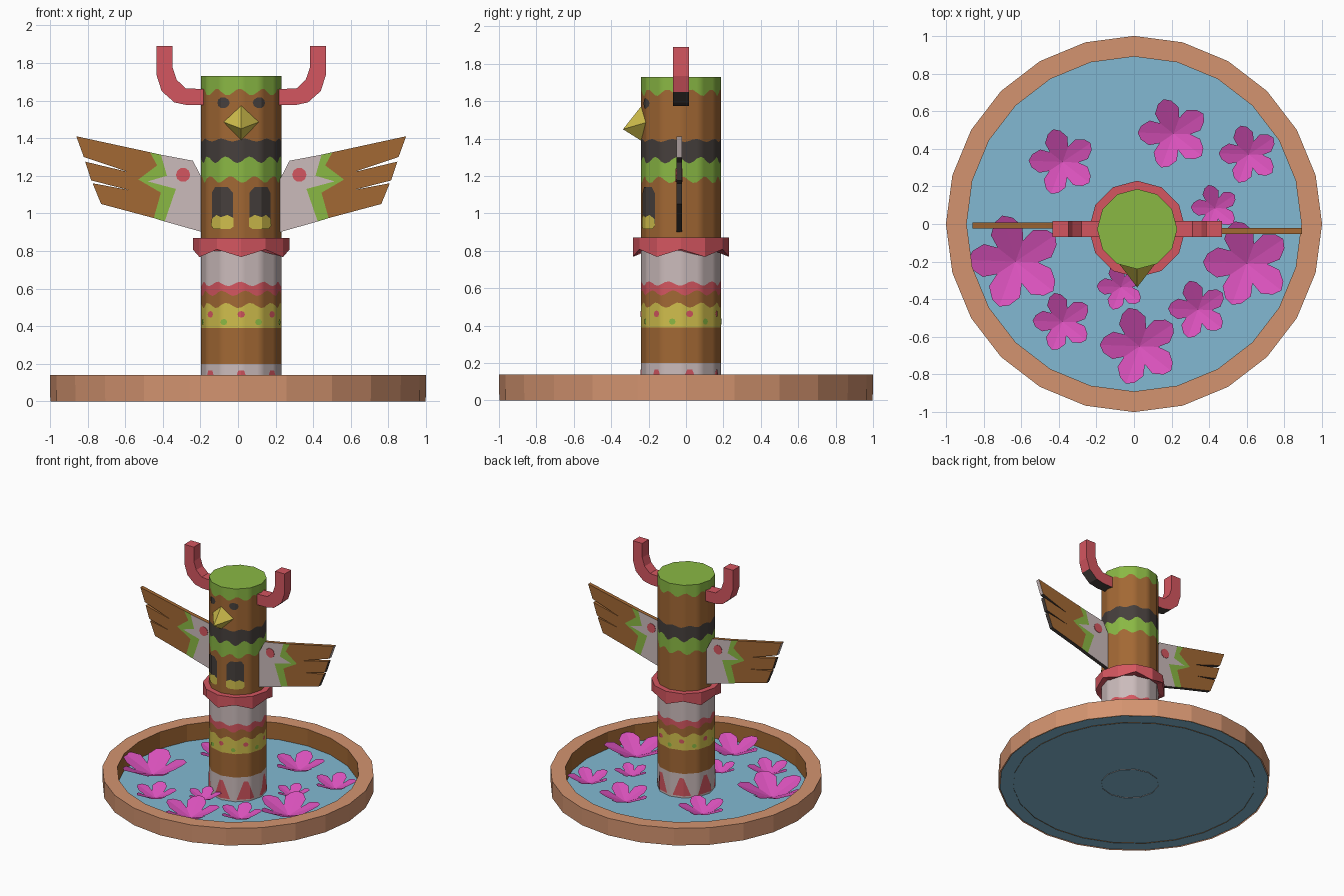
import bpy, bmesh, math
from mathutils import Vector

if "Cube" in bpy.data.objects:
    bpy.data.objects.remove(bpy.data.objects["Cube"])

CX, CY, R = 0.017, -0.027, 0.213          # pole axis and radius


def material(name, rgb):
    m = bpy.data.materials.new(name)
    lin = [(c / 255 / 12.92) if c < 10 else ((c / 255 + 0.055) / 1.055) ** 2.4 for c in rgb]
    m.diffuse_color = (*lin, 1)
    m.use_nodes = True
    m.node_tree.nodes["Principled BSDF"].inputs["Base Color"].default_value = m.diffuse_color
    return m


COLOURS = dict(brown=(162, 104, 52), tan=(212, 148, 112), white=(203, 187, 187), red=(212, 86, 96),
               green=(138, 184, 68), yellow=(208, 190, 76), dark=(70, 63, 60),
               magenta=(218, 82, 188), blue=(130, 185, 210))
MATS = [material(n, c) for n, c in COLOURS.items()]
IDX = {n: i for i, n in enumerate(COLOURS)}


def finish(bm, name, recalc=True):
    if recalc:
        bmesh.ops.recalc_face_normals(bm, faces=bm.faces)
    me = bpy.data.meshes.new(name)
    bm.to_mesh(me)
    bm.free()
    for m in MATS:
        me.materials.append(m)
    ob = bpy.data.objects.new(name, me)
    bpy.context.collection.objects.link(ob)
    return ob


def face(bm, pts, colour):
    f = bm.faces.new([bm.verts.new(p) for p in pts])
    f.material_index = IDX[colour]
    return f


def on_pole(a, z, off=0.0):
    """Point on the 12-sided pole; a in degrees from the front, towards +x."""
    r = (R * math.cos(math.radians(15)) + off) / math.cos(math.radians(a % 30 - 15))
    t = math.radians(a)
    return Vector((CX + r * math.sin(t), CY - r * math.cos(t), z))


def lathe(name, profile, sides, colours, closed=False):
    """Revolve (radius, z) points about the origin, one colour per segment."""
    bm = bmesh.new()
    for i in range(sides):
        a, b = (2 * math.pi * k / sides for k in (i, i + 1))
        for (r0, z0), (r1, z1), c in zip(profile, profile[1:], colours):
            face(bm, [(r0 * math.sin(a), -r0 * math.cos(a), z0), (r0 * math.sin(b), -r0 * math.cos(b), z0),
                      (r1 * math.sin(b), -r1 * math.cos(b), z1), (r1 * math.sin(a), -r1 * math.cos(a), z1)], c)
    bmesh.ops.remove_doubles(bm, verts=bm.verts, dist=1e-5)
    return finish(bm, name, False)


# Basin rim and water
lathe("basin_rim", [(0.998, 0), (1.0, 0.14), (0.89, 0.14), (0.89, 0)], 24, ["tan", "tan", "brown"])
bm = bmesh.new()
face(bm, [(0.99 * math.cos(k * math.pi / 12), 0.99 * math.sin(k * math.pi / 12), 0.004) for k in range(24)], "blue")
finish(bm, "water", False)

# Pole with wavy painted bands: (z of lower edge, wave height, colour)
BANDS = [(0, 0, "white"), (0.2, 0, "brown"), (0.39, 0, "yellow"), (0.51, 0.014, "brown"),
         (0.575, 0.014, "red"), (0.625, 0.012, "white"), (0.85, 0, "brown"), (1.18, 0.018, "green"),
         (1.285, 0.018, "dark"), (1.39, 0.008, "brown"), (1.645, 0.018, "green"), (1.73, 0, "")]
N = 60
bm = bmesh.new()
rings = [[bm.verts.new(on_pole(360 * i / N, z + amp * math.cos(2 * math.pi * i / 6 + 1.3 * j)))
          for i in range(N)] for j, (z, amp, _) in enumerate(BANDS)]
for lo, hi, band in zip(rings, rings[1:], BANDS):
    for i in range(N):
        k = (i + 1) % N
        bm.faces.new((lo[i], lo[k], hi[k], hi[i])).material_index = IDX[band[2]]
bm.faces.new(rings[-1]).material_index = IDX["green"]
pole = finish(bm, "pole", False)
bpy.context.view_layer.objects.active = pole
pole.select_set(True)
bpy.ops.object.shade_smooth_by_angle(angle=math.radians(40))
pole.select_set(False)

# Collar with a pointed lower edge
bm = bmesh.new()
for i in range(12):
    quad = []
    for k in (i, i + 1):
        t = math.radians(30 * k)
        low = 0.768 if k % 2 == 0 else 0.808
        quad.append([(CX + r * math.sin(t), CY - r * math.cos(t), z)
                     for r, z in ((0.205, 0.8), (0.257, low), (0.257, 0.87), (0.205, 0.87))])
    for j in range(3):
        face(bm, [quad[0][j], quad[1][j], quad[1][j + 1], quad[0][j + 1]], "red")
bmesh.ops.remove_doubles(bm, verts=bm.verts, dist=1e-5)
finish(bm, "collar", False)


# Painted details that hug the pole: outlines in (angle, z), split at the pole's edges
def paint(name, outlines, colour, off=0.003):
    bm = bmesh.new()
    for o in outlines:
        face(bm, [(a, 0, z) for a, z in o], colour)
    for k in range(-12, 13):
        bmesh.ops.bisect_plane(bm, geom=bm.verts[:] + bm.edges[:] + bm.faces[:], dist=1e-6,
                               plane_co=(30 * k, 0, 0), plane_no=(1, 0, 0))
    for v in bm.verts:
        v.co = on_pole(v.co.x, v.co.z, off)
    return finish(bm, name, False)


def oval(a, z, ra, rz, n=10):
    return [(a + ra * math.cos(2 * math.pi * k / n), z + rz * math.sin(2 * math.pi * k / n)) for k in range(n)]


def both(outline):
    return [outline, [(-a, z) for a, z in reversed(outline)]]


step = 360 / 7
paint("eyes", both(oval(27, 1.588, 10, 0.029)), "dark")
paint("legs", both([(12, 0.95), (48, 0.95), (48, 1.11), (42, 1.14), (20, 1.14), (12, 1.11)]), "dark")
paint("feet", both([(11, 0.93), (16, 0.918), (44, 0.918), (49, 0.935), (48, 0.97),
                    (38, 0.992), (30, 0.98), (20, 0.992), (11, 0.975)]), "yellow", 0.006)
paint("red_dots", [oval(step * k, 0.463, 5.5, 0.018, 8) for k in range(-3, 4)], "red")
paint("green_dots", [oval(step * (k + 0.5), 0.422, 5, 0.017, 8) for k in range(-3, 4)], "green")
paint("base_triangles", [[(step * k - 19, 0.02), (step * k + 19, 0.02), (step * k + 4, 0.165),
                          (step * k - 4, 0.165)] for k in range(-3, 4)], "red")

# Beak
bm = bmesh.new()
root = [(-0.105, -0.2, 1.49), (0, -0.225, 1.38), (0.105, -0.2, 1.49), (0, -0.23, 1.585)]
root = [(x + CX, y, z) for x, y, z in root]
for i in range(4):
    face(bm, [root[i], root[(i + 1) % 4], (CX, -0.337, 1.45)], "yellow")
face(bm, root, "yellow")
bmesh.ops.remove_doubles(bm, verts=bm.verts, dist=1e-5)
finish(bm, "beak")


def plate(name, polys, side, y, thick, edge_rule):
    """Extrude coloured (x, z) outlines along y; side = -1 or 1, x measured from the axis."""
    bm = bmesh.new()
    for pts, colour in polys:
        face(bm, [(CX + side * x, y - thick / 2, z) for x, z in pts], colour)
    bmesh.ops.remove_doubles(bm, verts=bm.verts, dist=1e-5)
    ext = bmesh.ops.extrude_face_region(bm, geom=bm.faces[:], use_keep_orig=True)
    for v in ext["geom"]:
        if isinstance(v, bmesh.types.BMVert):
            v.co.y += thick
    bmesh.ops.recalc_face_normals(bm, faces=bm.faces)
    bm.normal_update()
    for f in bm.faces:
        if abs(f.normal.y) < 0.5:
            f.material_index = IDX[edge_rule(f.normal.z, f.calc_center_median().z)]
    return finish(bm, name, False)


# Wings and horns, mirrored
inner = [(0.427, 1.312), (0.395, 1.2), (0.497, 1.17), (0.347, 1.13), (0.407, 0.957)]
outer = [(0.485, 1.325), (0.447, 1.255), (0.547, 1.18), (0.427, 1.11), (0.465, 0.975)]
WING = [([(0.205, 0.9), (0.205, 1.18), (0.257, 1.28)] + inner, "white"),
        (inner + outer[::-1], "green"),
        (outer + [(0.745, 1.05), (0.79, 1.16), (0.6, 1.125), (0.797, 1.175), (0.83, 1.275),
                  (0.6, 1.22), (0.837, 1.3), (0.877, 1.41)], "brown")]
HORN = [(0.185, 1.575), (0.285, 1.575), (0.355, 1.59), (0.423, 1.65), (0.45, 1.735), (0.45, 1.89),
        (0.365, 1.89), (0.365, 1.775), (0.343, 1.71), (0.295, 1.665), (0.185, 1.66)]
for side, label in ((-1, "left"), (1, "right")):
    y = -0.008 if side < 0 else -0.037
    plate(label + "_wing", WING, side, y, 0.03,
          lambda nz, z: "brown" if nz > 0.5 else "white" if z > 1.29 and nz > -0.6 else "dark")
    plate(label + "_wing_dot", [(oval(0.309, 1.205, 0.038, 0.038), "red")], side, y, 0.036,
          lambda nz, z: "red")
    plate(label + "_horn", [(HORN, "red")], side, CY, 0.085,
          lambda nz, z: "dark" if nz < -0.5 else "red")

# Water flowers: x, y, radius
FLOWERS = [(-0.38, 0.33, 0.17), (0.21, 0.48, 0.18), (0.61, 0.37, 0.15), (0.43, 0.085, 0.12),
           (-0.63, -0.2, 0.24), (0.60, -0.21, 0.22), (-0.07, -0.335, 0.12), (-0.38, -0.52, 0.15),
           (0.34, -0.455, 0.15), (0.03, -0.65, 0.2)]
for n, (fx, fy, r) in enumerate(FLOWERS):
    bm = bmesh.new()

    def pt(a, k, h):
        t = math.radians(a)
        return (fx + r * k * math.cos(t), fy + r * k * math.sin(t), 0.02 + h * r)

    for p in range(5):
        a = 34 + 72 * p
        for s in (-1, 1):                 # two halves folded along the petal's middle
            half = [pt(a, 0, 0), pt(a + s * 36, 0.5, 0.16), pt(a + s * 27, 0.8, 0.34),
                    pt(a + s * 12, 0.98, 0.42), pt(a, 1.06, 0.42)]
            face(bm, half if s < 0 else half[::-1], "magenta")
    bmesh.ops.remove_doubles(bm, verts=bm.verts, dist=1e-5)
    for f in bm.faces:
        f.normal_update()
        if f.normal.z < 0:
            f.normal_flip()
    finish(bm, "flower_%02d" % (n + 1), False)
